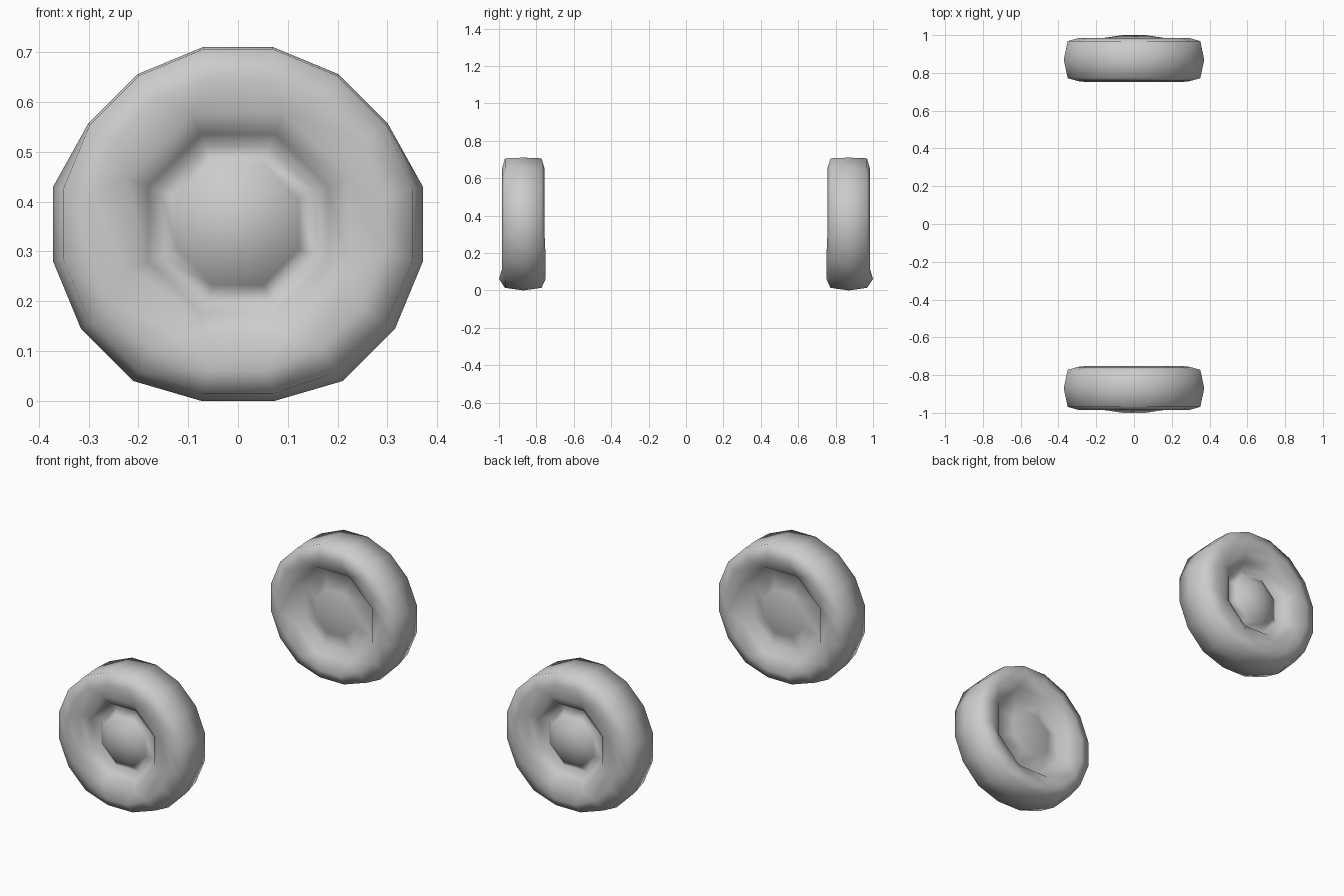
import bpy, bmesh, math

if "Cube" in bpy.data.objects:
    bpy.data.objects.remove(bpy.data.objects["Cube"])

CY, CZ = 0.87, 0.355   # wheel centre: distance from middle, height

# Rings from inner side to hub side: sides, radius, outward offset
RINGS = [
    (8, 0.12, -0.07), (8, 0.205, -0.045), (8, 0.242, -0.09),
    (16, 0.30, -0.114), (16, 0.358, -0.098),
    (16, 0.366, 0.0),
    (16, 0.358, 0.098), (16, 0.30, 0.114),
    (8, 0.24, 0.108), (8, 0.195, 0.078), (8, 0.168, 0.035),
    (8, 0.132, 0.066), (8, 0.08, 0.1),
]


def bridge(bm, a, b):
    """Join two rings, stepping between 16 and 8 sides where needed."""
    if len(a) == len(b):
        n = len(a)
        for i in range(n):
            j = (i + 1) % n
            bm.faces.new((a[i], a[j], b[j], b[i]))
        return
    big, small = (a, b) if len(a) > len(b) else (b, a)
    for j in range(8):
        k = (j + 1) % 8
        bm.faces.new((big[2 * j], big[2 * j + 1], small[j]))
        bm.faces.new((big[2 * j + 1], big[(2 * j + 2) % 16], small[k], small[j]))


def wheel(name, side):
    """Tyre with domed hub outside and recessed disc inside; side is -1 or 1."""
    bm = bmesh.new()
    rings = []
    for n, r, off in RINGS:
        ring = []
        for k in range(n):
            a = (k + 0.5) * math.tau / n
            # tread is a little fuller at the sides and below, flat on the ground
            low = math.sin(a) < 0.3
            rr = r + 0.013 if off == 0 and low else r - 0.004 if off == 0 else r
            x, z = rr * math.cos(a), max(0.0, CZ + rr * math.sin(a))
            if n == 16 and off != 0 and z < 0.03:
                z = 0.014
            # outer wall bulges slightly where the tyre meets the ground
            o = off + 0.016 if off > 0.11 and z < 0.08 else off
            o = off - 0.005 if off < -0.11 and z < 0.2 else o
            ring.append(bm.verts.new((-side * x, side * (CY + o), z)))
        rings.append(ring)
    for a, b in zip(rings, rings[1:]):
        bridge(bm, a, b)
    # inner disc and hub centres
    for ring, off in ((rings[0], -0.078), (rings[-1], 0.115)):
        c = bm.verts.new((0, side * (CY + off), CZ))
        for i in range(8):
            bm.faces.new((ring[i], ring[(i + 1) % 8], c))
    bmesh.ops.recalc_face_normals(bm, faces=bm.faces)
    for f in bm.faces:
        f.smooth = True
    me = bpy.data.meshes.new(name)
    bm.to_mesh(me)
    bm.free()
    ob = bpy.data.objects.new(name, me)
    bpy.context.collection.objects.link(ob)


wheel("front_wheel", -1)
wheel("back_wheel", 1)
